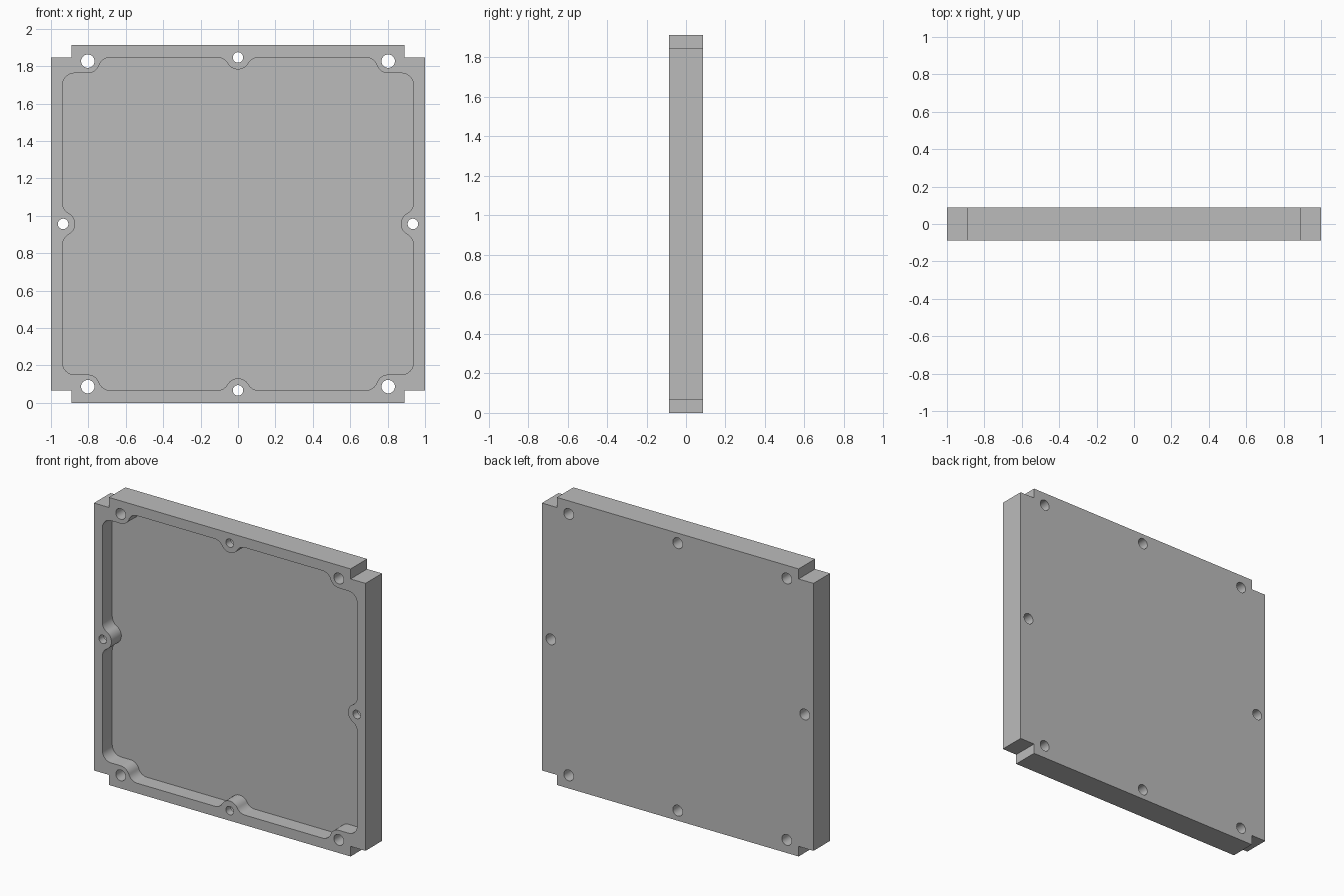
import bpy, bmesh
from math import sin, cos, pi, sqrt, atan2, radians
from mathutils import Vector

cube = bpy.data.objects.get("Cube")
if cube:
    bpy.data.objects.remove(cube, do_unlink=True)

CZ = 0.957            # height of the plate centre
FRONT, BACK = -0.087, 0.087
FLOOR = 0.017         # pocket floor
R = 0.064             # radius of bosses and fillets
WALL_X, WALL_Z = 0.938, 0.89
CORNER = (0.803, 0.87)
SIDE, TOP = (0.935, 0), (0, 0.89)

grey = bpy.data.materials.new("plain grey")
grey.use_nodes = True
grey.diffuse_color = (0.5, 0.5, 0.5, 1)
grey.node_tree.nodes["Principled BSDF"].inputs["Base Color"].default_value = (0.5, 0.5, 0.5, 1)


def prism(name, points, y0, y1):
    """Solid from an outline in x and z (about the plate centre), between two depths."""
    bm = bmesh.new()
    face = bm.faces.new([bm.verts.new((x, y0, z + CZ)) for x, z in points])
    ext = bmesh.ops.extrude_face_region(bm, geom=[face])["geom"]
    moved = [g for g in ext if isinstance(g, bmesh.types.BMVert)]
    bmesh.ops.translate(bm, verts=moved, vec=(0, y1 - y0, 0))
    bmesh.ops.recalc_face_normals(bm, faces=bm.faces)
    mesh = bpy.data.meshes.new(name)
    bm.to_mesh(mesh)
    bm.free()
    mesh.materials.append(grey)
    ob = bpy.data.objects.new(name, mesh)
    bpy.context.collection.objects.link(ob)
    return ob


def arc(centre, a, b, r=R, n=10):
    return [(centre[0] + r * cos(a + (b - a) * i / n),
             centre[1] + r * sin(a + (b - a) * i / n)) for i in range(n + 1)]


def angle(p, q):
    return atan2(q[1] - p[1], q[0] - p[0])


def mirrored(quarter):
    """Full loop from a quarter outline running from the x axis to the z axis."""
    half = quarter + [(-x, z) for x, z in reversed(quarter)]
    loop = half + [(-x, -z) for x, z in half]
    clean = []
    for p in loop:
        if not clean or (Vector(p) - Vector(clean[-1])).length > 1e-4:
            clean.append(p)
    if (Vector(clean[0]) - Vector(clean[-1])).length < 1e-4:
        clean.pop()
    return clean


# Plate with stepped corners
plate = prism("cover_plate", mirrored([(1, 0.89), (0.89, 0.89), (0.89, CZ)]), FRONT, BACK)

# Pocket outline: side boss, rounded corner, corner boss, top boss
fx, fz = WALL_X - R, WALL_Z - R
side_fillet = (fx, sqrt(4 * R * R - (fx - SIDE[0]) ** 2))
corner_fillet = (CORNER[0] - sqrt(4 * R * R - (fz - CORNER[1]) ** 2), fz)
top_fillet = (sqrt(4 * R * R - (fz - TOP[1]) ** 2), fz)
a = angle(SIDE, side_fillet)
b = angle(CORNER, corner_fillet) % (2 * pi)
c = angle(top_fillet, TOP)
quarter = (arc(SIDE, pi, a) + arc(side_fillet, a - pi, 0)
           + arc((fx, CORNER[1] - 2 * R), 0, pi / 2)
           + arc(CORNER, 1.5 * pi, b) + arc(corner_fillet, b - pi, pi / 2)
           + arc(top_fillet, pi / 2, c) + arc(TOP, c - pi, -pi / 2))
cutters = [prism("pocket_cutter", mirrored(quarter), FRONT - 0.1, FLOOR)]


# Holes: plain at the corners, stepped (wider at the back) at the mid sides
def hole(centre, r, y0, y1):
    cutters.append(prism("hole_cutter", arc(centre, 0, 2 * pi, r, 32)[:-1], y0, y1))


for sx in (-1, 1):
    for sz in (-1, 1):
        hole((sx * CORNER[0], sz * CORNER[1]), 0.036, FRONT - 0.1, BACK + 0.1)
for x, z in (SIDE, TOP):
    for s in (-1, 1):
        hole((s * x, s * z), 0.028, FRONT - 0.1, BACK + 0.1)
        hole((s * x, s * z), 0.036, FRONT + 0.05, BACK + 0.1)

# Cut everything, bake the result and drop the cutters
for cutter in cutters:
    mod = plate.modifiers.new("cut", 'BOOLEAN')
    mod.operation = 'DIFFERENCE'
    mod.solver = 'EXACT'
    mod.object = cutter
bpy.context.view_layer.update()
baked = bpy.data.meshes.new_from_object(plate.evaluated_get(bpy.context.evaluated_depsgraph_get()))
plate.modifiers.clear()
plate.data = baked
for cutter in cutters:
    bpy.data.objects.remove(cutter, do_unlink=True)

# Smooth the curved walls, keep the edges sharp
bpy.ops.object.select_all(action='DESELECT')
plate.select_set(True)
bpy.context.view_layer.objects.active = plate
bpy.ops.object.shade_smooth_by_angle(angle=radians(30))
